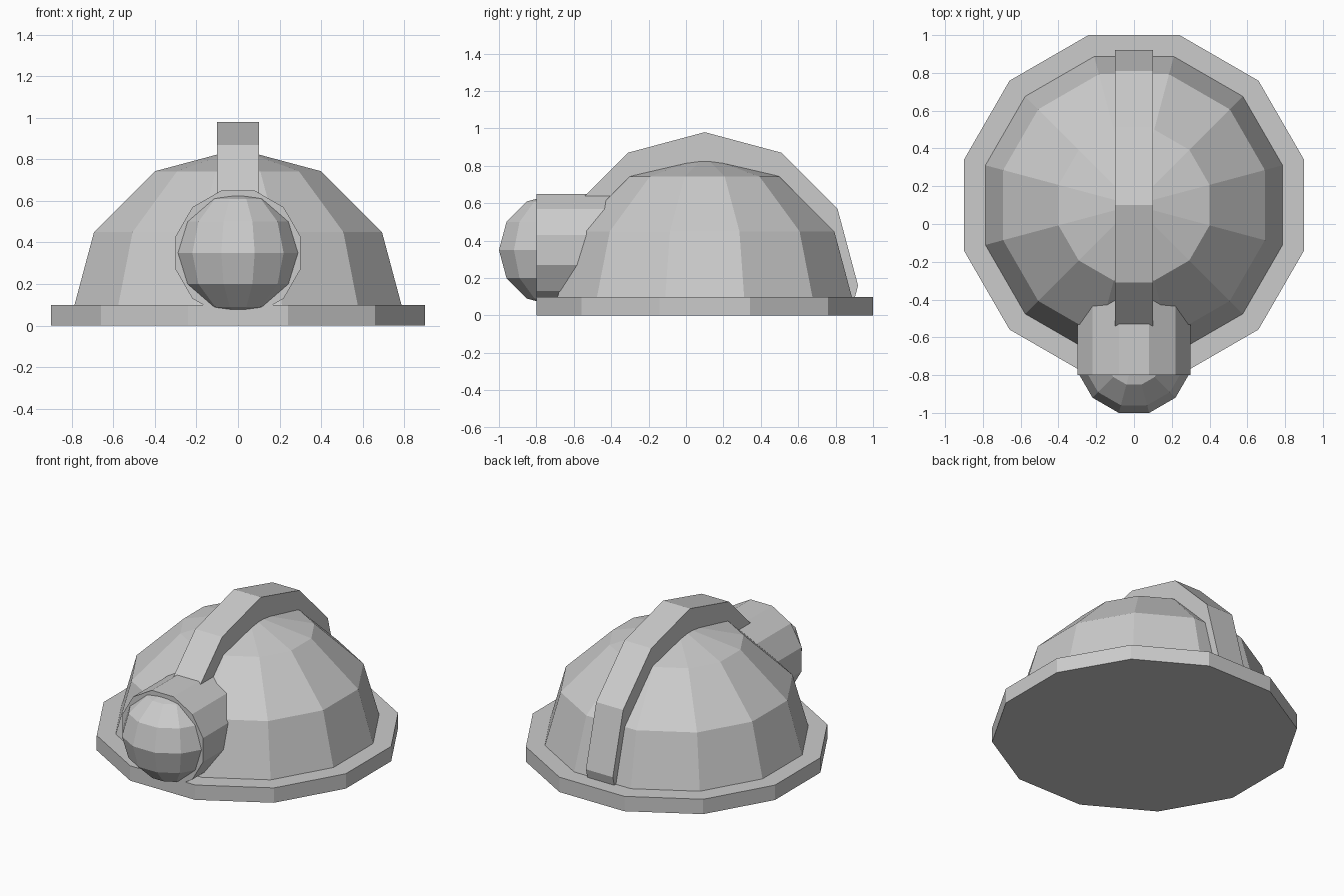
import bpy
import bmesh
import math
from mathutils import Matrix, Vector

if "Cube" in bpy.data.objects:
    bpy.data.objects.remove(bpy.data.objects["Cube"], do_unlink=True)

SIDES = 12
HALF_STEP = math.pi / SIDES
FLAT = 1 / math.cos(HALF_STEP)  # widens a ring so its flats sit at the radius
TURN = Matrix.Rotation(HALF_STEP, 4, "Z")

grey = bpy.data.materials.new("plain_grey")
grey.use_nodes = True
colour = (0.6, 0.6, 0.6, 1)
grey.diffuse_color = colour
grey.node_tree.nodes["Principled BSDF"].inputs["Base Color"].default_value = colour


def finish(name, bm, location, floor=None):
    """Place the mesh, trim it flat at the floor height and link it."""
    bmesh.ops.translate(bm, verts=bm.verts, vec=Vector(location))
    if floor is not None:
        cut = bmesh.ops.bisect_plane(
            bm, geom=bm.verts[:] + bm.edges[:] + bm.faces[:],
            plane_co=(0, 0, floor), plane_no=(0, 0, 1), clear_inner=True)
        rim = [e for e in cut["geom_cut"] if isinstance(e, bmesh.types.BMEdge)]
        bmesh.ops.contextual_create(bm, geom=rim)
    bmesh.ops.recalc_face_normals(bm, faces=bm.faces)
    mesh = bpy.data.meshes.new(name)
    bm.to_mesh(mesh)
    bm.free()
    mesh.materials.append(grey)
    obj = bpy.data.objects.new(name, mesh)
    bpy.context.collection.objects.link(obj)
    return obj


def ball(name, radius, location, floor=None):
    bm = bmesh.new()
    bmesh.ops.create_uvsphere(bm, u_segments=SIDES, v_segments=SIDES // 2,
                              radius=radius, matrix=TURN)
    bmesh.ops.scale(bm, verts=bm.verts, vec=(FLAT, FLAT, 1))
    return finish(name, bm, location, floor)


def drum(name, radius, depth, location, matrix, floor=None):
    bm = bmesh.new()
    bmesh.ops.create_cone(bm, cap_ends=True, segments=SIDES, radius1=radius,
                          radius2=radius, depth=depth, matrix=matrix)
    return finish(name, bm, location, floor)


# Helmet brim and shell
drum("brim", 0.9 * FLAT, 0.1, (0, 0.1, 0.05), TURN)
ball("dome_shell", 0.8, (0, 0.1, 0.05), floor=0.05)

# Ridge running front to back over the shell
drum("crest", 0.82, 0.2, (0, 0.1, 0.16),
     Matrix.Rotation(math.pi / 2, 4, "Y"), floor=0.05)

# Headlamp
drum("lamp_housing", 0.3 * FLAT, 0.5, (0, -0.55, 0.35),
     Matrix.Rotation(math.pi / 2, 4, "X") @ TURN)
ball("lamp_lens", 0.3, (0, -0.7, 0.35))
